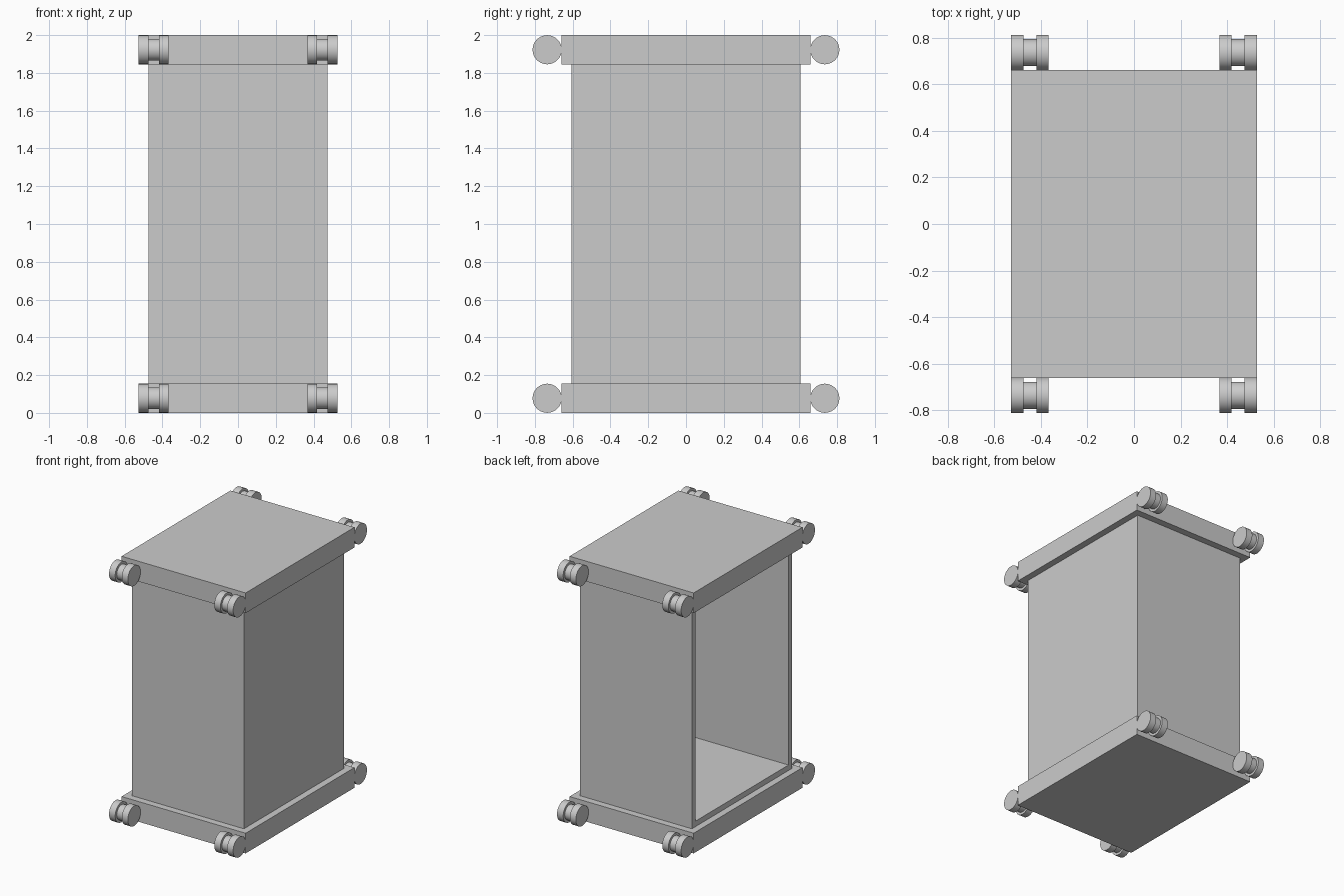
import bpy, bmesh
from math import radians
from mathutils import Matrix, Vector

if "Cube" in bpy.data.objects:
    bpy.data.objects.remove(bpy.data.objects["Cube"])


def finish(name, bm):
    bmesh.ops.recalc_face_normals(bm, faces=bm.faces)
    mesh = bpy.data.meshes.new(name)
    bm.to_mesh(mesh)
    bm.free()
    obj = bpy.data.objects.new(name, mesh)
    bpy.context.collection.objects.link(obj)
    return obj


def box_bmesh(size, center):
    bm = bmesh.new()
    bmesh.ops.create_cube(bm, size=1, matrix=Matrix.Translation(center) @ Matrix.Diagonal((*size, 1)))
    return bm


# Top and bottom slabs
SLAB = 0.155
for name, z in (("bottom_slab", SLAB / 2), ("top_slab", 2 - SLAB / 2)):
    finish(name, box_bmesh((1.054, 1.32, SLAB), (0, 0, z)))

# Cabinet body: hollow, open on the left side
WALL = 0.042
bm = box_bmesh((0.95, 1.214, 2 - 2 * SLAB), (0, 0, 1))
opening = min(bm.faces, key=lambda f: f.calc_center_median().x)
bmesh.ops.inset_region(bm, faces=[opening], thickness=WALL, use_even_offset=True)
ext = bmesh.ops.extrude_face_region(bm, geom=[opening])
verts = [v for v in ext["geom"] if isinstance(v, bmesh.types.BMVert)]
bmesh.ops.translate(bm, verts=verts, vec=(0.95 - WALL, 0, 0))
if opening.is_valid:
    bmesh.ops.delete(bm, geom=[opening], context='FACES')
finish("cabinet_body", bm)


# Grooved roller: (x, radius) profile spun around the x axis
PROFILE = [(-0.08, 0), (-0.08, 0.077), (-0.028, 0.077), (-0.028, 0.058),
           (0.028, 0.058), (0.028, 0.077), (0.08, 0.077), (0.08, 0)]


def roller(name, center):
    bm = bmesh.new()
    pts = [bm.verts.new((x, r, 0)) for x, r in PROFILE]
    edges = [bm.edges.new(pair) for pair in zip(pts, pts[1:])]
    bmesh.ops.spin(bm, geom=pts + edges, cent=(0, 0, 0), axis=(1, 0, 0),
                   angle=radians(360), steps=48)
    bmesh.ops.remove_doubles(bm, verts=bm.verts, dist=1e-4)
    bmesh.ops.translate(bm, verts=bm.verts, vec=Vector(center))
    obj = finish(name, bm)
    bpy.ops.object.select_all(action='DESELECT')
    obj.select_set(True)
    bpy.context.view_layer.objects.active = obj
    bpy.ops.object.shade_smooth_by_angle(angle=radians(30))


# Rollers at the four corners of both slabs
for level, z in (("bottom", 0.0775), ("top", 2 - 0.0775)):
    for end, y in (("front", -0.735), ("back", 0.735)):
        for side, x in (("left", -0.447), ("right", 0.447)):
            roller(f"{level}_{end}_{side}_roller", (x, y, z))
